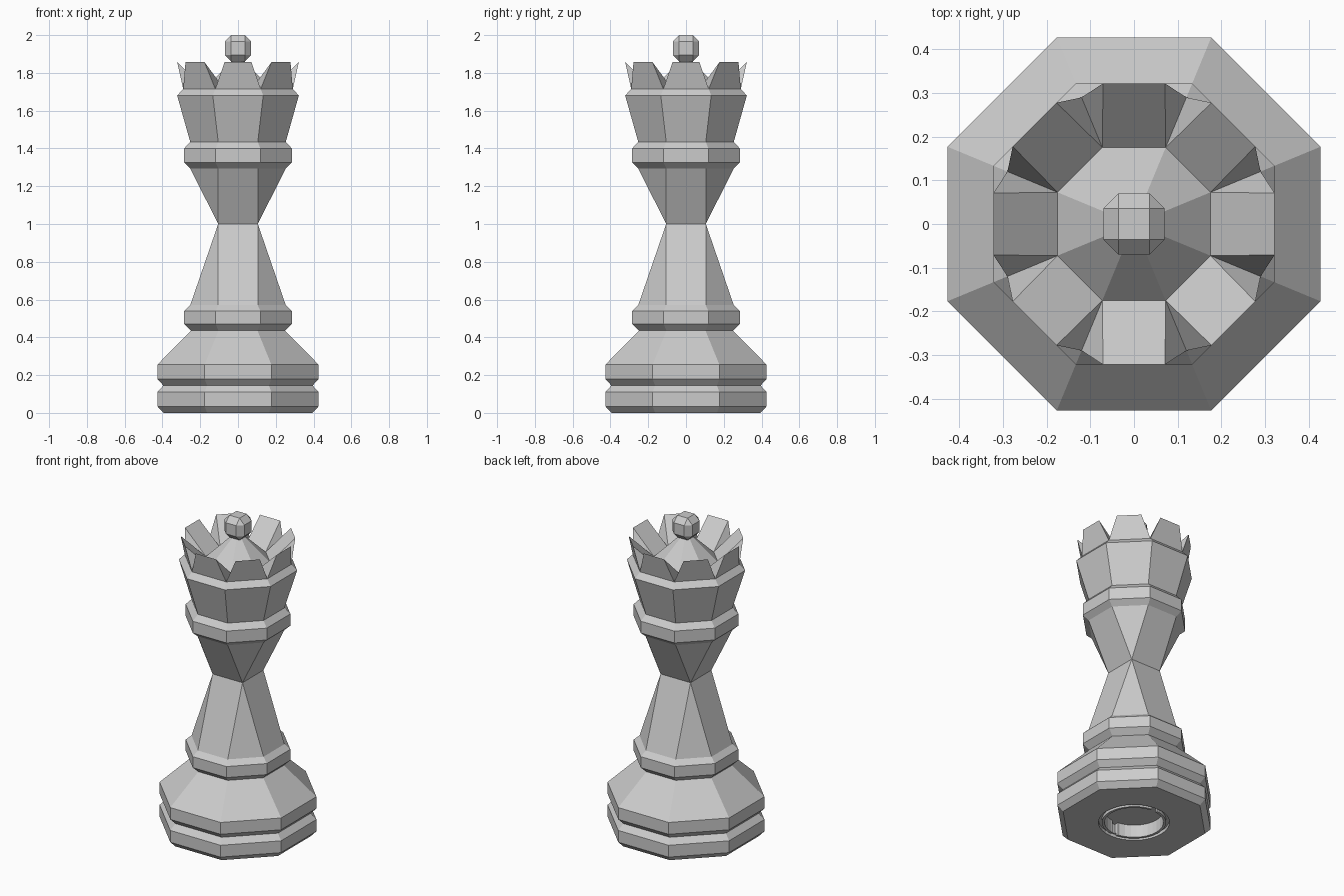
import bpy
import bmesh
import math

cube = bpy.data.objects.get("Cube")
if cube:
    bpy.data.objects.remove(cube, do_unlink=True)

TAN = math.tan(math.pi / 8)

grey = bpy.data.materials.new("stone grey")
grey.use_nodes = True
COLOUR = (0.6, 0.6, 0.6, 1)
grey.diffuse_color = COLOUR
grey.node_tree.nodes["Principled BSDF"].inputs["Base Color"].default_value = COLOUR


def finish(name, bm):
    bmesh.ops.remove_doubles(bm, verts=bm.verts, dist=0.0005)
    bmesh.ops.recalc_face_normals(bm, faces=bm.faces)
    mesh = bpy.data.meshes.new(name)
    bm.to_mesh(mesh)
    bm.free()
    mesh.materials.append(grey)
    obj = bpy.data.objects.new(name, mesh)
    bpy.context.collection.objects.link(obj)
    return obj


def ring(bm, apothem, z, half=None):
    """Eight-sided ring; half is half the length of its axis-facing sides."""
    h = apothem * TAN if half is None else half
    verts = []
    for k in range(4):
        c, s = round(math.cos(k * math.pi / 2)), round(math.sin(k * math.pi / 2))
        for x, y in ((-h, -apothem), (h, -apothem)):
            verts.append(bm.verts.new((x * c - y * s, x * s + y * c, z)))
    return verts


def bridge(bm, low, high):
    n = len(low)
    for i in range(n):
        j = (i + 1) % n
        # A collapsed side becomes a triangle
        pts = [low[i], low[j], high[j], high[i]]
        keep = []
        for v in pts:
            if all((v.co - w.co).length > 0.0005 for w in keep):
                keep.append(v)
        if len(keep) > 2:
            bm.faces.new(keep)


def stack(bm, profile, cap=False):
    rings = [ring(bm, *p) for p in profile]
    for low, high in zip(rings, rings[1:]):
        bridge(bm, low, high)
    if cap:
        bm.faces.new(rings[0])
        bm.faces.new(rings[-1])
    return rings


def part(name, profile, cap=False):
    bm = bmesh.new()
    stack(bm, profile, cap)
    return finish(name, bm)


# Double-rimmed base
base = part("base", [(0.395, 0), (0.427, 0.035), (0.427, 0.11), (0.395, 0.145),
                     (0.427, 0.18), (0.427, 0.255), (0.25, 0.435)], cap=True)

# Collars and the stem, pinched to a square waist
part("lower_collar", [(0.25, 0.435), (0.285, 0.47), (0.285, 0.54), (0.253, 0.57)])
part("stem", [(0.253, 0.57), (0.105, 1.0, 0.105), (0.253, 1.295)])
part("upper_collar", [(0.253, 1.295), (0.285, 1.325), (0.285, 1.4), (0.253, 1.435)])

# Crown: flared cup, eight points and the inner cone
bm = bmesh.new()
rim = stack(bm, [(0.253, 1.435), (0.322, 1.68), (0.29, 1.715)])[-1]
inner = ring(bm, 0.175, 1.715)
for i in range(8):
    j = (i + 1) % 8
    angle = i * math.pi / 4 - math.pi / 2
    c, s = math.cos(angle), math.sin(angle)
    tips = [bm.verts.new((0.322 * c - t * s, 0.322 * s + t * c, 1.857)) for t in (-0.071, 0.071)]
    bm.faces.new((rim[i], rim[j], tips[1], tips[0]))
    bm.faces.new((tips[0], tips[1], inner[j], inner[i]))
    bm.faces.new((rim[i], tips[0], inner[i]))
    bm.faces.new((rim[j], inner[j], tips[1]))
bridge(bm, inner, ring(bm, 0.035, 1.862))
finish("crown", bm)

# Faceted ball on top
bm = bmesh.new()
rings = stack(bm, [(0.036, 1.86, 0.036), (0.07, 1.895, 0.036), (0.07, 1.965, 0.036), (0.036, 2.0, 0.036)])
for end in (rings[0], rings[-1]):
    bm.faces.new(end[::2])
finish("finial", bm)


# Socket under the base: round hole, two side slots and a thin ring groove
def cut(cutter):
    mod = base.modifiers.new("socket", "BOOLEAN")
    mod.operation = "DIFFERENCE"
    mod.solver = "EXACT"
    mod.object = cutter
    bpy.context.view_layer.objects.active = base
    bpy.ops.object.modifier_apply(modifier=mod.name)
    bpy.data.objects.remove(cutter, do_unlink=True)


def circle(bm, radius, z):
    return [bm.verts.new((radius * math.cos(a), radius * math.sin(a), z))
            for a in (k * math.tau / 32 for k in range(32))]


bm = bmesh.new()
low, high = circle(bm, 0.17, -0.05), circle(bm, 0.17, 0.08)
bridge(bm, low, high)
bm.faces.new(low)
bm.faces.new(high)
cut(finish("hole_cutter", bm))

bm = bmesh.new()
bmesh.ops.create_cube(bm, size=1)
for v in bm.verts:
    v.co.x *= 0.04
    v.co.y *= 0.39
    v.co.z = 0.08 if v.co.z > 0 else -0.05
cut(finish("slot_cutter", bm))

bm = bmesh.new()
loops = [circle(bm, r, z) for r, z in ((0.185, -0.05), (0.205, -0.05), (0.205, 0.02), (0.185, 0.02))]
for k in range(4):
    bridge(bm, loops[k], loops[(k + 1) % 4])
cut(finish("groove_cutter", bm))
